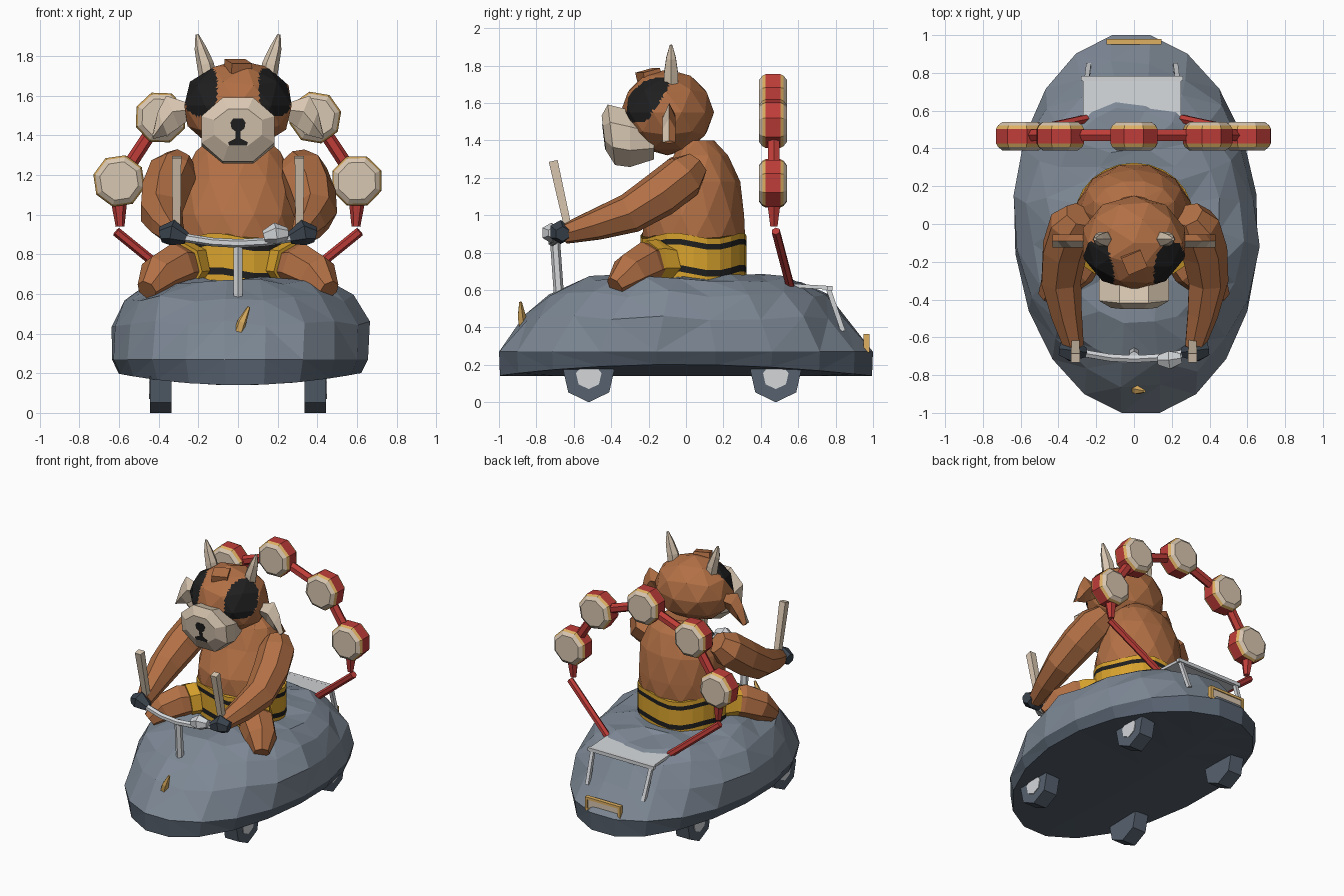
import bpy, bmesh, math, random
from mathutils import Vector

random.seed(4)
cube = bpy.data.objects.get("Cube")
if cube:
    bpy.data.objects.remove(cube, do_unlink=True)


def material(name, code):
    rgb = [int(code[i:i + 2], 16) / 255 for i in (0, 2, 4)]
    col = [((c + 0.055) / 1.055) ** 2.4 for c in rgb] + [1]
    m = bpy.data.materials.new(name)
    m.use_nodes = True
    m.diffuse_color = col
    m.node_tree.nodes["Principled BSDF"].inputs["Base Color"].default_value = col
    return m


slate = material("slate stone", "7d8895")
deep = material("deep slate", "56616e")
light = material("light grey", "d3d6d9")
dark = material("dark slate", "3a434d")
brown = material("brown fur", "b27045")
bone = material("bone", "d9c7b1")
yellow = material("yellow cloth", "d9a32d")
black = material("black", "1f1f1f")
red = material("red", "bf3d39")
gold = material("gold", "deb062")


def finish(name, bm, mats):
    bmesh.ops.recalc_face_normals(bm, faces=bm.faces)
    me = bpy.data.meshes.new(name)
    bm.to_mesh(me)
    bm.free()
    for m in mats:
        me.materials.append(m)
    ob = bpy.data.objects.new(name, me)
    bpy.context.collection.objects.link(ob)
    return ob


def loft(name, rings, mats, bands=None, triangulate=False):
    """Skin closed rings of points; bands gives a material index per strip."""
    bm = bmesh.new()
    vs = [[bm.verts.new(p) for p in r] for r in rings]
    n = len(vs[0])
    bands = bands or [0] * (len(vs) - 1)
    for k, (a, b) in enumerate(zip(vs, vs[1:])):
        for i in range(n):
            j = (i + 1) % n
            bm.faces.new((a[i], a[j], b[j], b[i])).material_index = bands[k]
    for ring, idx in ((vs[0], bands[0]), (vs[-1], bands[-1])):
        bm.faces.new(ring).material_index = idx
    if triangulate:
        bmesh.ops.triangulate(bm, faces=bm.faces)
    return finish(name, bm, mats)


def ellipse(c, u, v, n, turn=0.0):
    c, u, v = Vector(c), Vector(u), Vector(v)
    ang = [math.tau * (i + turn) / n for i in range(n)]
    return [c + u * math.sin(a) + v * math.cos(a) for a in ang]


def tube(name, pts, radii, mat, sides=6):
    pts = [Vector(p) for p in pts]
    whole = pts[-1] - pts[0]
    axes = [Vector((0, 1, 0)), Vector((1, 0, 0)), Vector((0, 0, 1))]
    ref = min(axes, key=lambda a: round(abs(a.dot(whole)), 3))
    rings = []
    for i, p in enumerate(pts):
        t = (pts[min(i + 1, len(pts) - 1)] - pts[max(i - 1, 0)]).normalized()
        u = t.cross(ref).normalized()
        rings.append(ellipse(p, u * radii[i], t.cross(u) * radii[i], sides, 0.5))
    return loft(name, rings, [mat])


def box(name, c, size, mat, tilt=0.0):
    bm = bmesh.new()
    bmesh.ops.create_cube(bm, size=1)
    bmesh.ops.scale(bm, vec=size, verts=bm.verts)
    ob = finish(name, bm, [mat])
    ob.location, ob.rotation_euler = c, (tilt, 0, 0)
    return ob


# Boulder car body: egg outlines stacked in height, dark skirt and underside
rings = [ellipse((0, 0, 0.14), (0.06, 0, 0), (0, 0.95, 0), 20, 0.5)]
for z, w, front, back in ((0.14, 0.615, -0.995, 0.995), (0.27, 0.65, -1, 1), (0.45, 0.645, -0.85, 0.86),
                          (0.58, 0.57, -0.72, 0.74), (0.66, 0.46, -0.53, 0.6), (0.675, 0.28, -0.32, 0.42)):
    ring = ellipse((0.01, (front + back) / 2, z), (w, 0, 0), (0, (back - front) / 2 * 1.012, 0), 20, 0.5)
    for p in ring:
        p.x -= 0.025 * p.y
        if z > 0.3:
            p += Vector([random.uniform(-0.018, 0.018) for _ in range(3)])
        elif z < 0.2:
            p.z += 0.06 * (p.x / w) ** 2
    rings.append(ring)
loft("stone_car_body", rings, [slate, deep], [1, 1, 0, 0, 0, 0], triangulate=True)

# Wheels with hub discs
for side, s in (("right", -1), ("left", 1)):
    for end, y in (("front", -0.52), ("rear", 0.48)):
        for part, xs, r, m in (("wheel", (0.335, 0.445), 0.14, deep), ("hub", (0.44, 0.45), 0.07, light)):
            loft(f"{end}_{side}_{part}",
                 [ellipse((s * x, y, 0.14), (0, r, 0), (0, 0, -r), 7) for x in xs], [m])

# Rear rack, rear plate and front ornament
box("rack_shelf", (-0.01, 0.63, 0.62), (0.52, 0.28, 0.02), light, -0.06)
tube("rack_rear_bar", [(-0.28, 0.77, 0.61), (0.26, 0.77, 0.61)], [0.018] * 2, light, 4)
for s in (-1, 1):
    tube("rack_leg", [(s * 0.24 - 0.01, 0.76, 0.61), (s * 0.23 - 0.01, 0.84, 0.38)], [0.018] * 2, light, 4)
    box("rear_plate_post", (s * 0.135, 0.965, 0.315), (0.02, 0.03, 0.09), gold)
for z in (0.275, 0.355):
    box("rear_plate_rail", (0, 0.965, z), (0.29, 0.03, 0.018), gold)
box("rear_plate_panel", (0, 0.963, 0.315), (0.26, 0.02, 0.08), bone)
tube("front_tusk", [(0, -0.87, 0.4), (0.02, -0.88, 0.46), (0.055, -0.885, 0.535)], [0.025, 0.024, 0.008], gold, 5)

# Steering stem, curved handlebar and lamp
tube("steering_stem", [(0, -0.68, 0.58), (0, -0.7, 0.86)], [0.027] * 2, light)
bar = [(0.37 * t, -0.715 + 0.06 * t * t, 0.855 + 0.055 * t * t) for t in (-1, -0.7, -0.35, 0, 0.35, 0.7, 1)]
tube("handlebar", bar, [0.022] * 7, light)
tube("handlebar_lamp", [(0.13, -0.72, 0.89), (0.19, -0.72, 0.905), (0.25, -0.71, 0.905)], [0.03, 0.055, 0.03], light)

# Torso
torso = ((0.6, 0.05, 0.28, 0.25), (0.72, 0.04, 0.305, 0.277), (0.86, 0.04, 0.305, 0.277), (1.0, 0.045, 0.31, 0.275),
         (1.18, 0.08, 0.285, 0.21), (1.32, 0.08, 0.22, 0.15), (1.4, 0.06, 0.12, 0.09))
loft("torso", [ellipse((0, y, z), (rx, 0, 0), (0, ry, 0), 12, 0.5 * (i % 2))
               for i, (z, y, rx, ry) in enumerate(torso)], [brown], triangulate=True)

# Striped shorts with wavy bands
rings = []
for z in (0.62, 0.685, 0.72, 0.83, 0.86, 0.89):
    ring = ellipse((0, 0.04, z), (0.313, 0, 0), (0, 0.284, 0), 24)
    for i, p in enumerate(ring):
        p.z += 0.016 * math.sin(i * math.pi / 3) if z > 0.65 else 0
    rings.append(ring)
loft("striped_shorts", rings, [yellow, black], [0, 1, 0, 1, 0])

# Limbs, short trouser legs, gloves and hand levers
for side, s in (("right", -1), ("left", 1)):
    tube(f"{side}_shorts_leg", [(s * 0.19, -0.03, 0.74), (s * 0.25, -0.16, 0.745), (s * 0.28, -0.2, 0.74)],
         [0.1, 0.125, 0.125], yellow, 7)
    tube(f"{side}_leg", [(s * 0.24, -0.15, 0.74), (s * 0.31, -0.22, 0.735), (s * 0.4, -0.3, 0.69),
                         (s * 0.46, -0.38, 0.62)], [0.1, 0.125, 0.11, 0.055], brown, 7)
    tube(f"{side}_arm", [(s * 0.29, 0.05, 1.27), (s * 0.33, -0.01, 1.21), (s * 0.37, -0.14, 1.11),
                         (s * 0.39, -0.3, 1.01), (s * 0.36, -0.48, 0.95), (s * 0.32, -0.65, 0.9)],
         [0.08, 0.125, 0.125, 0.11, 0.085, 0.055], brown, 7)
    tube(f"{side}_glove", [(s * 0.39, -0.66, 0.9), (s * 0.33, -0.67, 0.91), (s * 0.26, -0.68, 0.88)],
         [0.04, 0.065, 0.03], dark, 6)
    tube(f"{side}_lever", [(s * 0.31, -0.63, 0.93), (s * 0.31, -0.71, 1.29)], [0.028, 0.034], bone, 4)

# Head: faceted ball with slanted eye patches painted by position
bm = bmesh.new()
bmesh.ops.create_icosphere(bm, subdivisions=2, radius=1)
bmesh.ops.scale(bm, vec=(0.285, 0.25, 0.23), verts=bm.verts)
bmesh.ops.translate(bm, vec=(0, -0.1, 1.55), verts=bm.verts)
bmesh.ops.subdivide_edges(bm, edges=bm.edges, cuts=7, use_grid_fill=True)
for f in bm.faces:
    c = f.calc_center_median()
    rise = c.z - 1.625
    d = ((abs(c.x) - 0.19) / 0.09, (c.y + 0.235 - 0.35 * rise) / 0.125, rise / 0.13)
    f.material_index = int(sum(abs(k) ** 3 for k in d) < 1)
finish("head", bm, [brown, black])
box("hair_tuft", (0, -0.2, 1.75), (0.11, 0.1, 0.05), brown, 0.25).rotation_euler.z = 0.4

# Muzzle and nose mark
muzzle = ((-0.44, 0.13, 1.44, 0.1), (-0.4, 0.2, 1.43, 0.175), (-0.3, 0.2, 1.41, 0.165), (-0.17, 0.16, 1.4, 0.11))
rings = [ellipse((0, y, z), (rx, 0, 0), (0, 0, rz), 8, 0.5) for y, rx, z, rz in muzzle]
for p in rings[0] + rings[1]:
    p.y -= 0.12 * (p.z - 1.44)
loft("muzzle", rings, [bone])
half = [(0.025, 1.485), (0.038, 1.465), (0.033, 1.435), (0.012, 1.42), (0.012, 1.385), (0.05, 1.365), (0.045, 1.35)]
outline = half + [(-x, z) for x, z in reversed(half)]
loft("nose_mark", [[(x, y - 0.12 * (z - 1.44), z) for x, z in outline] for y in (-0.443, -0.437)], [black])

# Horns and drooping leaf ears with pale fronts
for side, s in (("right", -1), ("left", 1)):
    tube(f"{side}_horn", [(s * 0.15, -0.08, 1.68), (s * 0.165, -0.08, 1.76), (s * 0.19, -0.08, 1.84),
                          (s * 0.207, -0.08, 1.91)], [0.045, 0.043, 0.03, 0.008], bone, 6)
    leaf = ((0.24, 1.53, 0.035), (0.33, 1.52, 0.08), (0.38, 1.46, 0.06), (0.43, 1.39, 0.008))
    ear = loft(f"{side}_ear", [ellipse((s * x, -0.09, z), (0.4 * s * h, 0, h), (0, 0.035, 0), 4)
                               for x, z, h in leaf], [brown, bone])
    for f in ear.data.polygons:
        f.material_index = int(f.normal.y < -0.1)

# Drum arch: linked red tube, five drums, two lower rods
arc = [(-0.6, 1.17), (-0.39, 1.49), (0, 1.63), (0.39, 1.49), (0.6, 1.17)]
path = [(-0.595, 0.94), (-0.6, 1.06)] + arc + [(0.6, 1.06), (0.595, 0.94)]
tube("drum_arch", [(x, 0.47, z) for x, z in path], [0.022, 0.04] + [0.035] * 5 + [0.04, 0.022], red)
for x, z in arc:
    shape = ((-0.075, 0.1), (-0.057, 0.124), (-0.039, 0.134), (0.039, 0.134), (0.057, 0.124), (0.075, 0.1))
    turn = random.random()
    loft("drum", [ellipse((x, 0.465 + y, z), (r, 0, 0), (0, 0, r), 8, turn) for y, r in shape],
         [bone, gold, red], [0, 1, 2, 1, 0])
for side, s in (("right", -1), ("left", 1)):
    tube(f"{side}_arch_rod", [(s * 0.615, 0.48, 0.915), (s * 0.24, 0.56, 0.61)], [0.024] * 2, red)
